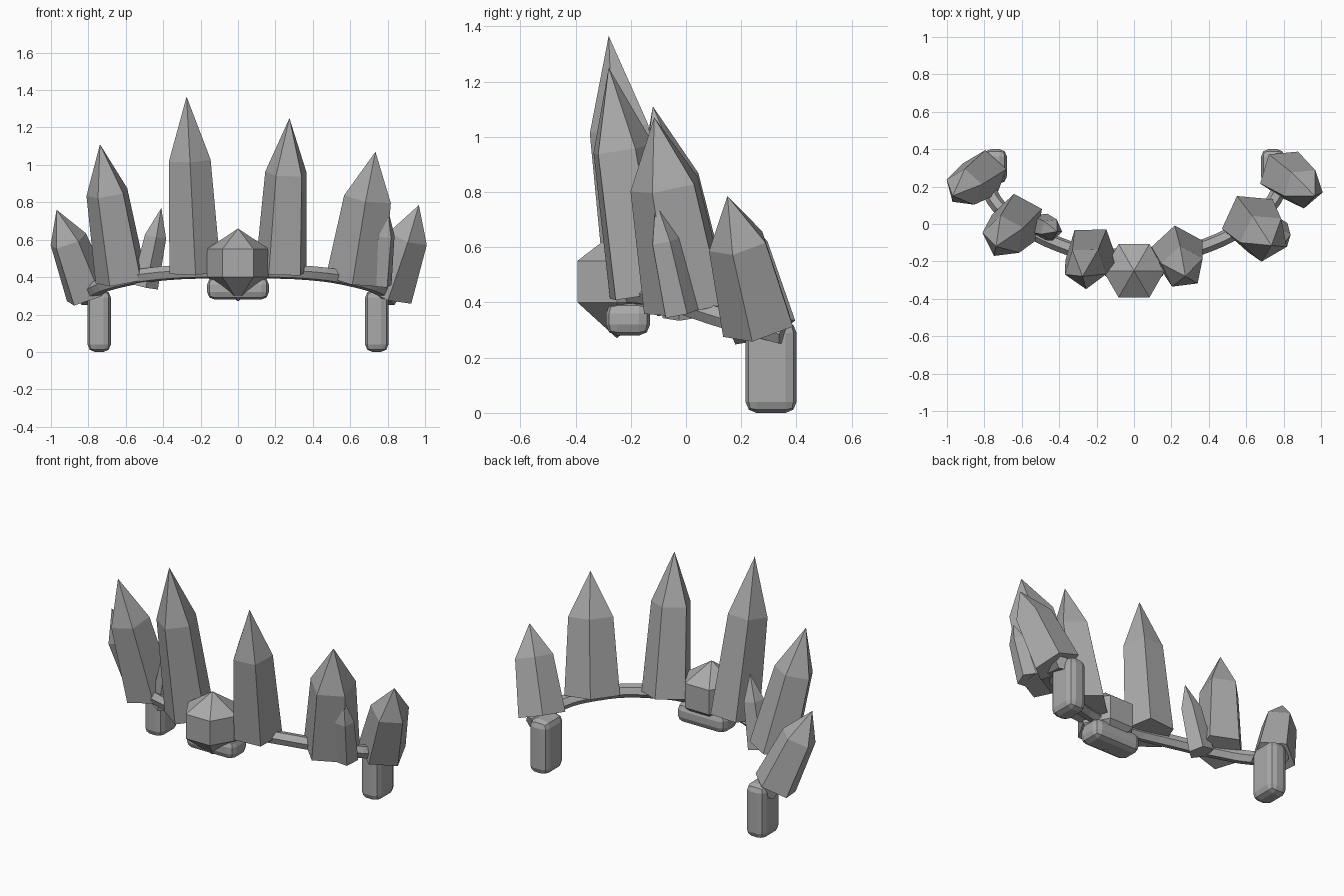
import bpy, bmesh, math
from mathutils import Vector

cube = bpy.data.objects.get("Cube")
if cube:
    bpy.data.objects.remove(cube, do_unlink=True)

stone = bpy.data.materials.new("stone_grey")
stone.use_nodes = True
stone.diffuse_color = (0.4, 0.4, 0.4, 1)
stone.node_tree.nodes["Principled BSDF"].inputs["Base Color"].default_value = (0.4, 0.4, 0.4, 1)


def finish(name, bm):
    """Turn a bmesh into a linked, coloured object."""
    bmesh.ops.recalc_face_normals(bm, faces=bm.faces)
    mesh = bpy.data.meshes.new(name)
    bm.to_mesh(mesh)
    bm.free()
    mesh.materials.append(stone)
    obj = bpy.data.objects.new(name, mesh)
    bpy.context.collection.objects.link(obj)
    return obj


def lathe(name, base, tip, sides, twist, rings, bottom=None):
    """Faceted solid along base-tip; rings hold (fraction, radius)."""
    base, axis = Vector(base), Vector(tip) - Vector(base)
    turn = Vector((0, 0, 1)).rotation_difference(axis)
    bm = bmesh.new()
    loops = []
    for frac, radius in rings:
        loop = []
        for i in range(sides):
            a = math.radians(twist) + math.tau * i / sides
            offset = Vector((math.cos(a), math.sin(a), 0)) * radius
            loop.append(bm.verts.new(base + axis * frac + turn @ offset))
        loops.append(loop)
    apex = bm.verts.new(tip)
    low = bm.verts.new(bottom) if bottom else None
    if not low:
        bm.faces.new(loops[0])
    for i in range(sides):
        j = (i + 1) % sides
        for lo, hi in zip(loops, loops[1:]):
            bm.faces.new((lo[i], lo[j], hi[j], hi[i]))
        bm.faces.new((loops[-1][i], loops[-1][j], apex))
        if low:
            bm.faces.new((loops[0][j], loops[0][i], low))
    return finish(name, bm)


def crystal(name, base, tip, radius, twist):
    return lathe(name, base, tip, 5, twist, [(0, radius), (0.64, radius * 0.81)])


def rounded_block(name, centre, size, bevel):
    bm = bmesh.new()
    bmesh.ops.create_cube(bm, size=1)
    bmesh.ops.scale(bm, vec=size, verts=bm.verts)
    obj = finish(name, bm)
    obj.location = centre
    mod = obj.modifiers.new("rounding", "BEVEL")
    mod.width = bevel
    mod.segments = 2


# Curved band, falling towards the back
half = [(0.4, -0.11, 0.42), (0.62, 0.01, 0.385), (0.75, 0.13, 0.345), (0.82, 0.35, 0.285)]
path = [(-x, y, z) for x, y, z in reversed(half)] + [(0, -0.2, 0.43)] + half
curve = bpy.data.curves.new("band", "CURVE")
curve.dimensions = "3D"
curve.bevel_depth = 0.04
curve.bevel_resolution = 1
curve.resolution_u = 4
curve.use_fill_caps = True
spline = curve.splines.new("BEZIER")
spline.bezier_points.add(len(path) - 1)
for point, co in zip(spline.bezier_points, path):
    point.co = co
    point.handle_left_type = point.handle_right_type = "AUTO"
curve.materials.append(stone)
band = bpy.data.objects.new("band", curve)
bpy.context.collection.objects.link(band)
bpy.ops.object.select_all(action="DESELECT")
band.select_set(True)
bpy.context.view_layer.objects.active = band
bpy.ops.object.convert(target="MESH")
for poly in band.data.polygons:
    poly.use_smooth = False

# Hexagonal centre gem
lathe("centre_gem", (0, -0.25, 0.4), (0, -0.25, 0.66), 6, 0,
      [(0, 0.165), (0.58, 0.165)], bottom=(0, -0.25, 0.27))

# Tall crystals beside the gem
crystal("inner_crystal_right", (-0.23, -0.147, 0.43), (-0.275, -0.28, 1.365), 0.145, 55)
crystal("inner_crystal_left", (0.235, -0.15, 0.43), (0.275, -0.28, 1.25), 0.145, 97)

# Middle crystals
crystal("middle_crystal_right", (-0.62, 0.02, 0.385), (-0.738, -0.12, 1.11), 0.145, 98)
crystal("middle_crystal_left", (0.63, 0.01, 0.385), (0.735, -0.115, 1.07), 0.165, 120)

# Outer crystals at the ends
crystal("outer_crystal_right", (-0.8, 0.27, 0.3), (-0.97, 0.15, 0.76), 0.13, 85)
crystal("outer_crystal_left", (0.8, 0.27, 0.31), (0.967, 0.15, 0.785), 0.14, 57)

# Small shards
crystal("shard_right", (-0.5, -0.01, 0.35), (-0.41, -0.04, 0.77), 0.075, 60)
crystal("shard_left", (0.755, -0.02, 0.36), (0.8, -0.11, 0.77), 0.07, 20)

# Rounded pads that rest on the head
rounded_block("front_pad", (0, -0.21, 0.34), (0.33, 0.16, 0.12), 0.04)
for side, x in (("left", 0.742), ("right", -0.742)):
    rounded_block("side_pad_" + side, (x, 0.308, 0.165), (0.125, 0.185, 0.33), 0.04)
